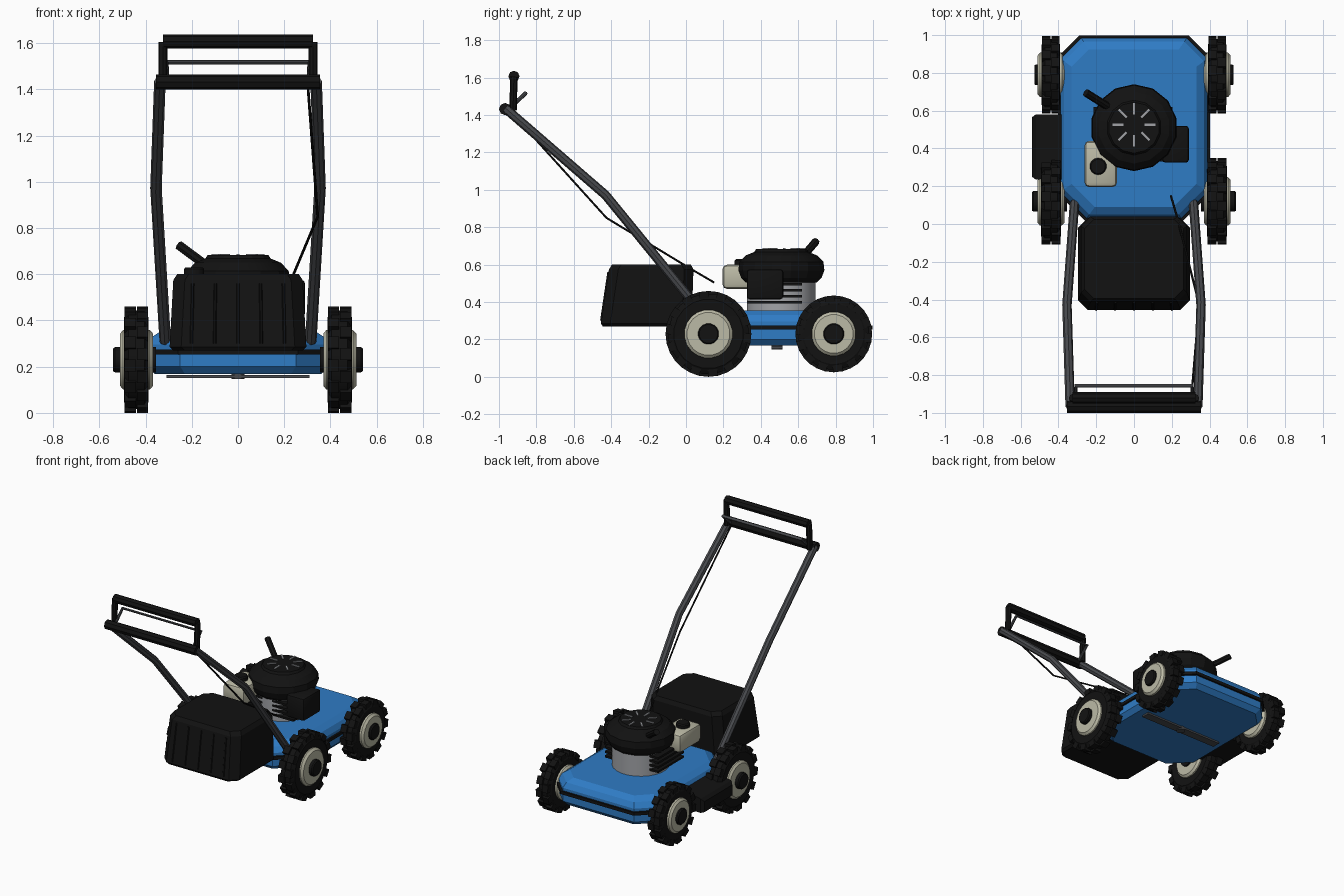
import bpy, bmesh, math
from mathutils import Vector, Matrix

if "Cube" in bpy.data.objects:
    bpy.data.objects.remove(bpy.data.objects["Cube"])


def mat(name, c):
    m = bpy.data.materials.new(name)
    m.diffuse_color = (*c, 1)
    m.use_nodes = True
    m.node_tree.nodes["Principled BSDF"].inputs["Base Color"].default_value = m.diffuse_color
    return m


BLUE = mat("blue", (0.028, 0.20, 0.56))
BLACK = mat("black", (0.006, 0.006, 0.006))
CREAM = mat("cream", (0.50, 0.49, 0.38))
STEEL = mat("dark steel", (0.065, 0.068, 0.075))
SILVER = mat("silver", (0.36, 0.37, 0.39))


def finish(bm, name, material, smooth=30):
    bmesh.ops.recalc_face_normals(bm, faces=bm.faces[:])
    me = bpy.data.meshes.new(name)
    bm.to_mesh(me)
    bm.free()
    ob = bpy.data.objects.new(name, me)
    bpy.context.collection.objects.link(ob)
    me.materials.append(material)
    if smooth:
        bpy.ops.object.select_all(action='DESELECT')
        bpy.context.view_layer.objects.active = ob
        ob.select_set(True)
        bpy.ops.object.shade_smooth_by_angle(angle=math.radians(smooth))
    return ob


def loft(name, rings, material, smooth=30):
    """Skin a list of equal-length point rings and cap both ends."""
    bm = bmesh.new()
    vs = [[bm.verts.new(p) for p in r] for r in rings]
    n = len(rings[0])
    for a, b in zip(vs, vs[1:]):
        for i in range(n):
            j = (i + 1) % n
            bm.faces.new((a[i], a[j], b[j], b[i]))
    bm.faces.new(vs[0])
    bm.faces.new(vs[-1])
    return finish(bm, name, material, smooth)


def lathe(name, profile, center, material, n=16, axis='Z', smooth=30):
    """Profile of (radius, offset along axis)."""
    c = Vector(center)
    rings = []
    for r, h in profile:
        ring = []
        for i in range(n):
            t = math.tau * (i + 0.5) / n
            u, v = r * math.cos(t), r * math.sin(t)
            ring.append(c + (Vector((u, v, h)) if axis == 'Z' else Vector((h, u, v))))
        rings.append(ring)
    return loft(name, rings, material, smooth)


def add_box(bm, lo, hi, matrix=Matrix()):
    lo, hi = Vector(lo), Vector(hi)
    m = matrix @ Matrix.Translation((lo + hi) / 2) @ Matrix.Diagonal((*(hi - lo), 1))
    return bmesh.ops.create_cube(bm, size=1, matrix=m)


def box(name, lo, hi, material, bevel=0.0):
    bm = bmesh.new()
    add_box(bm, lo, hi)
    if bevel:
        bmesh.ops.bevel(bm, geom=bm.edges[:], offset=bevel, segments=2, profile=0.5, affect='EDGES')
    return finish(bm, name, material)


def tube(name, pts, r, material, res=2):
    cu = bpy.data.curves.new(name, 'CURVE')
    cu.dimensions = '3D'
    cu.bevel_depth = r
    cu.bevel_resolution = res
    cu.use_fill_caps = True
    sp = cu.splines.new('POLY')
    sp.points.add(len(pts) - 1)
    for p, q in zip(sp.points, pts):
        p.co = (*q, 1)
    ob = bpy.data.objects.new(name, cu)
    bpy.context.collection.objects.link(ob)
    cu.materials.append(material)
    bpy.ops.object.select_all(action='DESELECT')
    bpy.context.view_layer.objects.active = ob
    ob.select_set(True)
    bpy.ops.object.convert(target='MESH')
    bpy.ops.object.shade_smooth_by_angle(angle=math.radians(35))
    return ob


def outline(d, z, w=0.39, y0=0.03, y1=0.985, cf=0.11, cb=0.14):
    """Chamfered deck outline, inset by d."""
    x, a, b = w - d, y0 + d, y1 - d
    cf, cb = cf - 0.3 * d, cb - 0.3 * d
    half = [(x - cb, a), (x, a + cb), (x, b - cf), (x - cf, b)]
    return [(px, py, z) for px, py in half] + [(-px, py, z) for px, py in reversed(half)]


# Deck, trim band and blade
loft("deck", [outline(0.03, 0.168), outline(0.0, 0.20), outline(0.0, 0.295),
              outline(0.02, 0.33), outline(0.06, 0.356)], BLUE, 0)
loft("deck_trim", [outline(-0.013, 0.253), outline(-0.013, 0.275)], BLACK, 0)
box("blade", (-0.31, 0.457, 0.152), (0.31, 0.516, 0.164), STEEL)
lathe("blade_hub", [(0.03, 0.146), (0.03, 0.17)], (0, 0.487, 0), STEEL, 12)

# Side discharge chute
loft("discharge_chute", [
    [(-0.37, 0.235, 0.18), (-0.37, 0.58, 0.18), (-0.37, 0.58, 0.31), (-0.37, 0.235, 0.31)],
    [(-0.52, 0.235, 0.175), (-0.52, 0.58, 0.175), (-0.52, 0.58, 0.275), (-0.52, 0.235, 0.275)],
    [(-0.54, 0.25, 0.18), (-0.54, 0.565, 0.18), (-0.54, 0.565, 0.255), (-0.54, 0.25, 0.255)]],
    BLACK, 0)


# Wheels: tyre with tread blocks, cream rim, black cap
def wheel(name, sx, y, r, hw, rim, cap):
    c = (sx * 0.44, y, 0.23)
    core = r - 0.014
    lathe(name + "_tyre", [(rim - 0.01, -hw * 0.9), (core - 0.03, -hw), (core, -hw * 0.65),
                           (core, hw * 0.65), (core - 0.03, hw), (rim - 0.01, hw * 0.9)],
          c, BLACK, 20, 'X')
    bm = bmesh.new()
    n = 14
    for i in range(n):
        for side in (-1, 1):
            ang = math.tau * (i + 0.25 * side) / n
            m = Matrix.Translation(c) @ Matrix.Rotation(ang, 4, 'X')
            x0, x1 = sorted((side * 0.002, side * hw * 0.95))
            add_box(bm, (x0, -0.026, core - 0.025), (x1, 0.026, r - 0.002), m)
    finish(bm, name + "_tread", BLACK, 0)
    lathe(name + "_rim", [(rim - 0.015, -0.07), (rim, -0.058), (rim, 0.058), (rim - 0.015, 0.072)],
          c, CREAM, 20, 'X')
    lathe(name + "_cap", [(0.056, -0.085), (0.056, cap - 0.448), (0.05, cap - 0.44)] if sx > 0 else
          [(0.05, 0.44 - cap), (0.056, 0.448 - cap), (0.056, 0.085)], c, BLACK, 16, 'X')


for sx, s in ((-1, "left"), (1, "right")):
    wheel("rear_wheel_" + s, sx, 0.12, 0.23, 0.053, 0.13, 0.54)
    wheel("front_wheel_" + s, sx, 0.79, 0.206, 0.049, 0.119, 0.528)

# Engine block, cooling fins and cowl
EY = 0.51
lathe("engine_block", [(0.185, 0.345), (0.185, 0.53)], (0, EY, 0), SILVER, 24)
bm = bmesh.new()
for i in range(4):
    z = 0.392 + i * 0.032
    add_box(bm, (-0.215, 0.33, z), (0.205, 0.62, z + 0.014))
finish(bm, "cooling_fins", BLACK, 0)
lathe("engine_cowl", [(0.19, 0.505), (0.215, 0.53), (0.23, 0.57), (0.225, 0.615),
                      (0.19, 0.65), (0.145, 0.668), (0.135, 0.683)], (0, EY, 0), BLACK, 14, smooth=20)
bm = bmesh.new()
for i in range(8):
    m = Matrix.Translation((0, EY + 0.015, 0)) @ Matrix.Rotation(math.tau * i / 8, 4, 'Z')
    add_box(bm, (0.055, -0.006, 0.680), (0.115, 0.006, 0.688), m)
finish(bm, "cowl_vents", SILVER, 0)
tube("starter_grip", [(-0.12, 0.61, 0.625), (-0.255, 0.695, 0.725)], 0.021, BLACK)
box("muffler", (0.15, 0.325, 0.415), (0.29, 0.52, 0.575), BLACK, 0.015)

# Fuel tank
box("fuel_tank", (-0.262, 0.195, 0.47), (-0.09, 0.44, 0.60), CREAM, 0.025)
lathe("fuel_cap", [(0.045, 0.59), (0.045, 0.622), (0.038, 0.63)], (-0.19, 0.305, 0), BLACK, 14)


# Grass bag: chamfered, sloping towards the operator
def bag_ring(w, y0, y1, c, z):
    h = [(w - c, y0), (w, y0 + c), (w, y1 - c), (w - c, y1)]
    return [(x, y, z) for x, y in h] + [(-x, y, z) for x, y in reversed(h)]


loft("grass_bag", [bag_ring(0.28, -0.445, 0.015, 0.05, 0.27), bag_ring(0.296, -0.455, 0.03, 0.05, 0.285),
                   bag_ring(0.28, -0.412, 0.04, 0.05, 0.575), bag_ring(0.262, -0.395, 0.025, 0.05, 0.602)],
     BLACK, 0)
for i in range(5):
    x = (i - 2) * 0.098
    tube("bag_rib_%d" % (i + 1), [(x * 1.03, -0.453, 0.30), (x, -0.414, 0.56)], 0.007, BLACK, 1)

# Handle tubes, grip bars and uprights
for sx, s in ((-1, "left"), (1, "right")):
    tube("handle_tube_" + s, [(sx * 0.315, 0.11, 0.31), (sx * 0.355, -0.43, 0.972),
                              (sx * 0.338, -0.965, 1.435)], 0.025, STEEL)
    tube("grip_upright_" + s, [(sx * 0.325, -0.925, 1.425), (sx * 0.325, -0.92, 1.605)], 0.02, BLACK)
tube("lower_grip", [(-0.355, -0.967, 1.432), (0.355, -0.967, 1.432)], 0.033, BLACK)
tube("upper_grip", [(-0.325, -0.92, 1.607), (0.325, -0.92, 1.607)], 0.03, BLACK)

# Control bail and cable
tube("control_bail", [(-0.308, -0.945, 1.435), (-0.308, -0.857, 1.517),
                      (0.308, -0.857, 1.517), (0.308, -0.945, 1.435)], 0.011, STEEL)
tube("control_cable", [(0.302, -0.94, 1.42), (0.345, -0.425, 0.85), (0.23, 0.03, 0.575),
                       (0.195, 0.15, 0.505)], 0.006, BLACK, 1)
